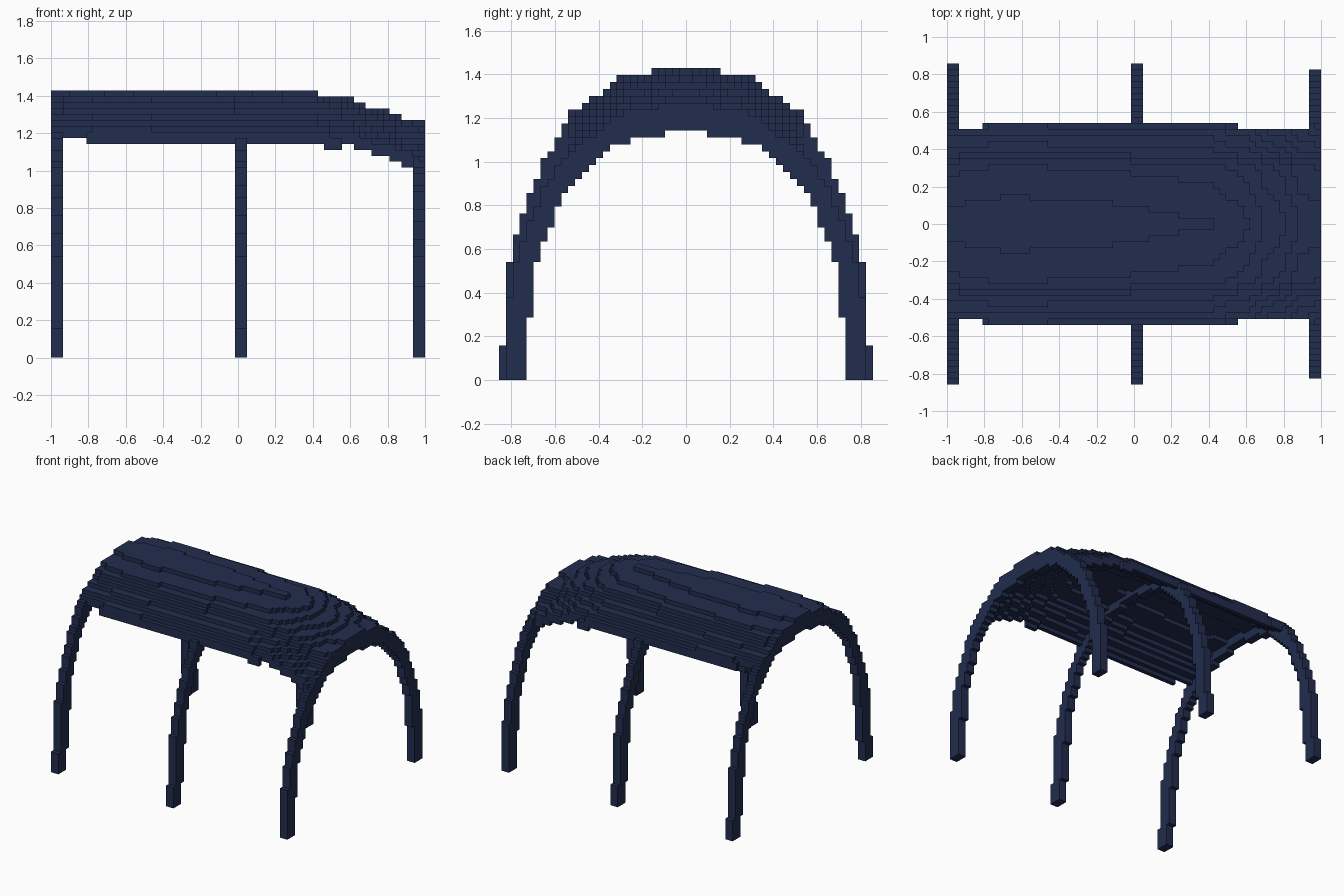
import bpy
import bmesh
from math import floor
from mathutils import Vector

cube = bpy.data.objects.get("Cube")
if cube:
    bpy.data.objects.remove(cube, do_unlink=True)

# Grid of small blocks: 63 long, 54 wide, 45 high
LENGTH, HALF_WIDTH = 63, 27
UNIT = 2 / LENGTH

# Height of the outer curve for each block column away from the centre line
OUTER = [45.3, 45.2, 45.1, 44.9, 44.65, 44.45, 44.35, 44.2, 44, 43.7, 43, 42, 41.4, 40.7,
         40.3, 39.6, 38.7, 37.3, 36, 34, 33, 30, 28, 25, 22, 17.4, 5.6]
# Height of the hollow below the lowest arch, per column
INNER = [36] * 3 + [35] * 5 + [34] * 3 + [33, 32, 31, 30, 29, 28, 27, 25, 22, 20, 17, 9, 0]
# How far the whole section sinks along the length: (x, drop)
SAG = [(-1, .62), (-.94, .5), (-.87, .3), (-.68, .1), (-.56, .14), (-.11, .41), (.08, .6),
       (.27, .73), (.42, .8), (.62, 1.8), (.69, 2.8), (.81, 3.8), (.87, 4.7), (.89, 5), (1, 5.3)]


def nearest(value):
    return max(0, floor(value + 0.5))


def sag(i):
    """Linear interpolation of the drop at block slice i."""
    x = (i + 0.5) * UNIT - 1
    for (x0, d0), (x1, d1) in zip(SAG, SAG[1:]):
        if x <= x1:
            return d0 + (d1 - d0) * (x - x0) / (x1 - x0)
    return SAG[-1][1]


def column(i, a, low, high):
    """Blocks from low to high, on both sides of the centre line."""
    return {(i, j, k) for j in (a, -1 - a) for k in range(low, high)}


def canopy_cells():
    cells = set()
    for i in range(LENGTH):
        half = 17 if 6 <= i < 49 else 16
        for a in range(half):
            top = OUTER[a] - sag(i)
            cells |= column(i, a, nearest(top - 2.15), nearest(top))
    return cells


def arch_cells(first):
    cells = set()
    for i in (first, first + 1):
        drop = sag(i)
        for a in range(HALF_WIDTH):
            low = nearest(INNER[a] + 5.2 - drop) if a < len(INNER) else 0
            cells |= column(i, a, low, nearest(OUTER[a] - drop))
    return cells


def build(name, cells, solid, material):
    """Make a mesh from the block faces that are not covered by other blocks."""
    bm = bmesh.new()
    for cell in cells:
        for axis in range(3):
            for side in (0, 1):
                other = list(cell)
                other[axis] += 2 * side - 1
                if tuple(other) in solid:
                    continue
                u, v = (axis + 1) % 3, (axis + 2) % 3
                ring = [(0, 0), (1, 0), (1, 1), (0, 1)]
                verts = []
                for du, dv in ring if side else ring[::-1]:
                    corner = list(cell)
                    corner[axis] += side
                    corner[u] += du
                    corner[v] += dv
                    verts.append(bm.verts.new(Vector(corner) * UNIT - Vector((1, 0, 0))))
                bm.faces.new(verts)
    bmesh.ops.remove_doubles(bm, verts=bm.verts, dist=UNIT / 100)
    mesh = bpy.data.meshes.new(name)
    bm.to_mesh(mesh)
    bm.free()
    mesh.materials.append(material)
    bpy.context.collection.objects.link(bpy.data.objects.new(name, mesh))


# Single dark navy colour
navy = bpy.data.materials.new("dark_navy")
navy.use_nodes = True
navy.diffuse_color = (0.016, 0.026, 0.076, 1)
navy.node_tree.nodes["Principled BSDF"].inputs["Base Color"].default_value = navy.diffuse_color

# Curved canopy and its three supporting arches
canopy = canopy_cells()
parts = {"canopy": canopy}
for name, first in (("right_arch", 0), ("middle_arch", 31), ("left_arch", 61)):
    parts[name] = arch_cells(first) - canopy
solid = set().union(*parts.values())
for name, cells in parts.items():
    build(name, cells, solid, navy)
